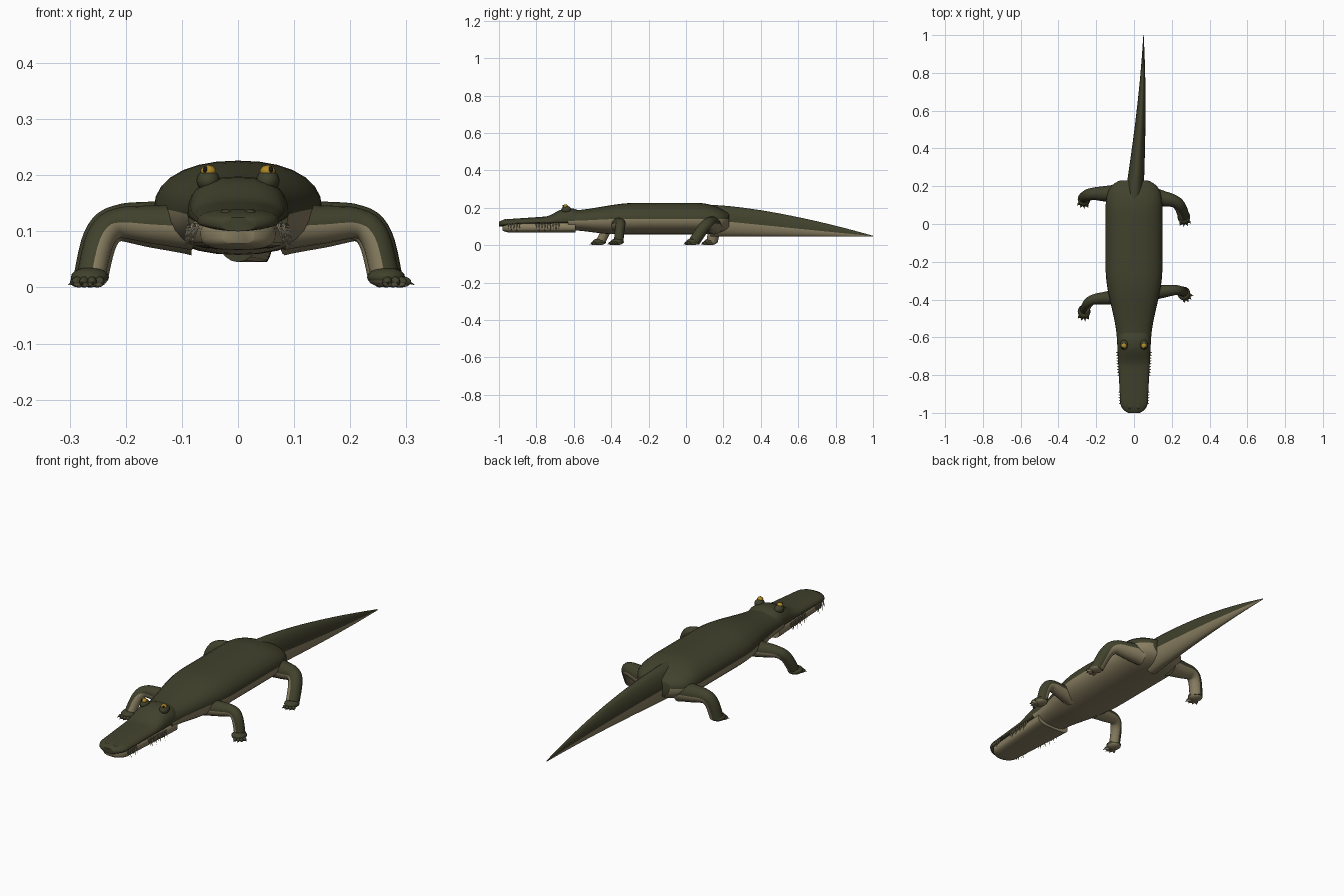
import bpy, bmesh
from math import sin, cos, pi, sqrt, copysign, radians
from mathutils import Vector

if "Cube" in bpy.data.objects:
    bpy.data.objects.remove(bpy.data.objects["Cube"], do_unlink=True)


def make_material(name, red, green, blue):
    material = bpy.data.materials.new(name)
    material.use_nodes = True
    color = (red, green, blue, 1)
    material.diffuse_color = color
    material.node_tree.nodes["Principled BSDF"].inputs["Base Color"].default_value = color
    return material


OLIVE = make_material("olive hide", 0.053, 0.053, 0.026)
TAN = make_material("tan belly", 0.25, 0.21, 0.12)
GOLD = make_material("gold eye", 0.42, 0.25, 0.02)
BLACK = make_material("black pupil", 0.01, 0.01, 0.01)
BONE = make_material("bone teeth", 0.32, 0.28, 0.19)


def finish(bm, name, materials, angle=50):
    bmesh.ops.recalc_face_normals(bm, faces=bm.faces)
    mesh = bpy.data.meshes.new(name)
    bm.to_mesh(mesh)
    bm.free()
    for material in materials:
        mesh.materials.append(material)
    part = bpy.data.objects.new(name, mesh)
    bpy.context.collection.objects.link(part)
    bpy.ops.object.select_all(action='DESELECT')
    part.select_set(True)
    bpy.context.view_layer.objects.active = part
    bpy.ops.object.shade_smooth_by_angle(angle=radians(angle))
    return part


def lerp(start, end, t):
    return start + (end - start) * t


def ease(t):
    """Smooth step from nought to one, clamped at both ends."""
    t = min(max(t, 0), 1)
    return t * t * (3 - 2 * t)


def skin(bm, rings):
    """Bridge rings of points; the second half of every ring is the pale underside."""
    count = len(rings[0])
    loops = [[bm.verts.new(point) for point in ring] for ring in rings]
    for near, far in zip(loops, loops[1:]):
        for i in range(count):
            j = (i + 1) % count
            face = bm.faces.new((near[i], near[j], far[j], far[i]))
            face.material_index = int(i >= count // 2)
    for end in (loops[0], loops[-1]):
        bm.faces.new(end)


def loft(name, front, back, section, materials, exponent, steps=40, sides=28):
    """section(t) gives centre x, half width, top, colour split height and bottom."""
    rings = []
    for k in range(steps + 1):
        t = (1 - cos(pi * k / steps)) / 2
        center, width, top, split, bottom = section(t)
        ring = []
        for i in range(sides):
            angle = 2 * pi * i / sides
            across, rise = (copysign(abs(v) ** exponent, v) for v in (cos(angle), sin(angle)))
            height = top - split if rise > 0 else split - bottom
            ring.append((center + width * across, lerp(front, back, t), split + rise * height))
        rings.append(ring)
    bm = bmesh.new()
    skin(bm, rings)
    finish(bm, name, materials)


def ball(name, location, size, materials, turn=0):
    bm = bmesh.new()
    bmesh.ops.create_uvsphere(bm, u_segments=16, v_segments=10, radius=1)
    for face in bm.faces:
        face.material_index = int(len(materials) > 1 and face.calc_center_median().z < -0.3)
    part = finish(bm, name, materials)
    part.location, part.scale, part.rotation_euler.z = location, size, turn


def spike(bm, base, tip, radius, sides=6):
    """Thin cone from base to tip."""
    base, tip = Vector(base), Vector(tip)
    turn = (tip - base).to_track_quat('Z', 'Y')
    angles = [2 * pi * k / sides for k in range(sides)]
    ring = [bm.verts.new(base + turn @ Vector((radius * cos(a), radius * sin(a), 0)))
            for a in angles]
    end = bm.verts.new(tip)
    for k in range(sides):
        bm.faces.new((ring[k], ring[(k + 1) % sides], end))
    bm.faces.new(ring)


# Trunk: widens from the neck, then rounds off at the rump
def body_section(t):
    rump = max(0, (t - 0.8) / 0.2)
    width = lerp(0.09, 0.15, ease(t / 0.45)) * sqrt(1 - 0.75 * rump ** 4)
    top = lerp(0.185, 0.226, ease(t / 0.42)) - 0.055 * rump ** 2
    bottom = lerp(0.08, 0.058, ease(t / 0.3)) + 0.03 * rump ** 4
    return 0, width, top, lerp(0.13, 0.14, ease(t * 3)), bottom


# Tail: deep, narrow, tapering and gently bent
def tail_section(t):
    top = lerp(0.215, 0.05, t ** 1.5)
    return 0.05 * sin(t * pi / 2), lerp(0.05, 0.001, t), top, lerp(0.135, 0.048, t), 0.045


def nose(t):
    """Rounding of the snout tip."""
    return sqrt(1 - 0.8 * max(0, 1 - t * 8) ** 2)


# Skull: low snout rising to the brow
def head_section(t):
    blunt = 1 - nose(t)
    nape = ease((t - 0.85) * 6)
    width = lerp(0.07, 0.093, t) * nose(t) * (1 - 0.15 * nape)
    top = 0.136 + 0.03 * t + 0.036 * ease((t - 0.55) * 4) - 0.02 * (blunt + nape)
    return 0, width, top, lerp(0.114, 0.132, t), lerp(0.1, 0.113, ease(t * 4))


def jaw_section(t):
    blunt = 1 - nose(t)
    return 0, lerp(0.064, 0.089, t) * nose(t), lerp(0.116, 0.13, t), 0.096, 0.067 + 0.02 * blunt


loft("body", -0.63, 0.23, body_section, [OLIVE, TAN], 0.9)
loft("tail", 0.13, 1, tail_section, [OLIVE, TAN], 1)
loft("upper_head", -1, -0.555, head_section, [OLIVE], 0.8)
loft("lower_jaw", -0.98, -0.59, jaw_section, [TAN], 0.65)

# Eyes, brows and nostrils
for name, side in (("left", 1), ("right", -1)):
    x = side * 0.053
    ball(f"{name}_brow", (x, -0.64, 0.19), (0.021, 0.026, 0.02), [OLIVE])
    ball(f"{name}_eye", (x, -0.645, 0.207), (0.014, 0.014, 0.011), [GOLD])
    ball(f"{name}_pupil", (x * 1.1, -0.655, 0.21), (0.004, 0.005, 0.006), [BLACK])
    ball(f"{name}_nostril", (x * 0.4, -0.965, 0.132), (0.012, 0.014, 0.007), [OLIVE])

# Teeth hang outside the lower jaw in two groups per side
teeth = bmesh.new()
for side in (1, -1):
    for start, count in ((-0.95, 5), (-0.8, 9)):
        for k in range(count):
            y = start + k * 0.015
            x = side * lerp(0.071, 0.09, (y + 0.95) * 3)
            drop = 0.03 + 0.012 * (k % 2)
            spike(teeth, (x, y, 0.114), (x + side * 0.01, y, 0.114 - drop), 0.0045)
finish(teeth, "teeth", [BONE], 30)


def smooth_path(points, steps=5):
    """Catmull-Rom curve through the points."""
    points = [Vector(p) for p in points]
    ends = [points[0]] + points + [points[-1]]
    curve = []
    for a, b, c, d in zip(ends, ends[1:], ends[2:], ends[3:]):
        for t in (k / steps for k in range(steps)):
            curve.append(b + (c - a) * t / 2 + (a - b * 2.5 + c * 2 - d / 2) * t ** 2
                         + (b * 3 - a - c * 3 + d) / 2 * t ** 3)
    return curve + [points[-1]]


def leg(name, side, hip, elbow, foot, thick, heading, sides=16):
    """hip, elbow and foot are y positions; heading turns the toes outward."""
    path = smooth_path([(side * 0.08, hip, 0.108),
                        (side * 0.15, lerp(hip, elbow, 0.5), 0.112),
                        (side * 0.215, elbow, 0.114),
                        (side * 0.245, lerp(elbow, foot, 0.4), 0.087),
                        (side * 0.262, foot, 0.02)])
    rings = []
    for i, point in enumerate(path):
        t = i / (len(path) - 1)
        radius = thick * (1 - 0.1 * t + 0.5 * max(0, 1 - 2 * t))
        along = (path[min(i + 1, len(path) - 1)] - path[max(i - 1, 0)]).normalized()
        u = Vector((0, 1, 0))
        u = (u - along * along.y).normalized()
        v = along.cross(u) * side
        angles = [2 * pi * k / sides for k in range(sides)]
        rings.append([point + radius * (cos(a) * u + sin(a) * v) for a in angles])
    limb = bmesh.new()
    skin(limb, rings)
    finish(limb, name + "_leg", [OLIVE, TAN], 60)

    # Foot pad, toes and claws
    pad = Vector((side * 0.264, foot - 0.008, 0.018))
    ball(name + "_foot", pad, (0.034, 0.036, 0.018), [OLIVE, TAN])
    claws = bmesh.new()
    for k in range(4):
        turn = side * (heading + (k - 1.5) * 0.42)
        ahead = Vector((sin(turn), -cos(turn), 0))
        toe = pad + ahead * 0.028 - Vector((0, 0, 0.008))
        ball(f"{name}_toe_{k + 1}", toe, (0.009, 0.018, 0.01), [OLIVE, TAN], turn)
        tip = toe + ahead * 0.025
        tip.z = 0.004
        spike(claws, toe + ahead * 0.012, tip, 0.004)
    finish(claws, name + "_claws", [OLIVE], 30)


leg("front_left", 1, -0.365, -0.35, -0.36, 0.028, 0.7)
leg("front_right", -1, -0.385, -0.4, -0.455, 0.028, 0.1)
leg("back_left", 1, 0.15, 0.12, 0.045, 0.034, 0.2)
leg("back_right", -1, 0.16, 0.16, 0.14, 0.034, 0.2)
